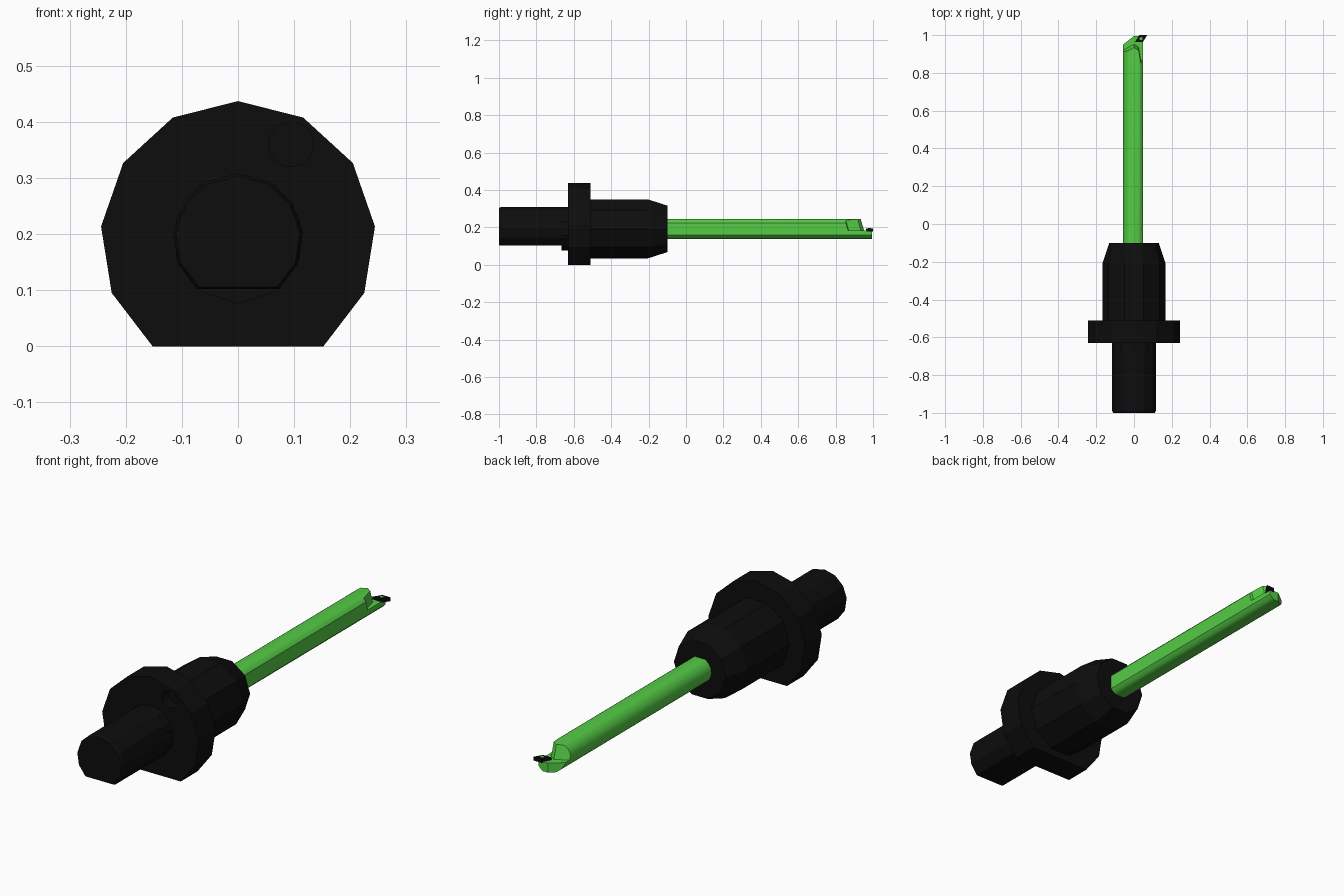
import bpy, bmesh, math
from mathutils import Vector

if "Cube" in bpy.data.objects:
    bpy.data.objects.remove(bpy.data.objects["Cube"])

ZC = 0.192  # height of the tool axis


def material(name, rgb):
    m = bpy.data.materials.new(name)
    m.diffuse_color = (*rgb, 1)
    m.use_nodes = True
    m.node_tree.nodes["Principled BSDF"].inputs["Base Color"].default_value = m.diffuse_color
    return m


BLACK = material("black", (0.004, 0.004, 0.004))
GREEN = material("green", (0.09, 0.6, 0.06))


def loft(bm, rings):
    """Skin equal-length rings of points and cap both ends."""
    vs = [[bm.verts.new(p) for p in r] for r in rings]
    n = len(vs[0])
    for a, b in zip(vs, vs[1:]):
        for i in range(n):
            j = (i + 1) % n
            bm.faces.new((a[i], a[j], b[j], b[i]))
    bm.faces.new(vs[0][::-1])
    bm.faces.new(vs[-1])
    bmesh.ops.recalc_face_normals(bm, faces=bm.faces)


def finish(bm, name, mat, smooth=None):
    bmesh.ops.recalc_face_normals(bm, faces=bm.faces)
    me = bpy.data.meshes.new(name)
    bm.to_mesh(me)
    bm.free()
    ob = bpy.data.objects.new(name, me)
    bpy.context.collection.objects.link(ob)
    if mat:
        me.materials.append(mat)
    if smooth:
        bpy.context.view_layer.objects.active = ob
        ob.select_set(True)
        bpy.ops.object.shade_smooth_by_angle(angle=math.radians(smooth))
        ob.select_set(False)
    return ob


def turned(name, section, stations, mat, smooth=None):
    """Extrude a unit section along y; stations are (y, radius)."""
    bm = bmesh.new()
    loft(bm, [[(x * r, y, ZC + z * r) for x, z in section] for y, r in stations])
    return finish(bm, name, mat, smooth)


def cut(ob, cutter):
    mod = ob.modifiers.new("cut", "BOOLEAN")
    mod.object = cutter
    mod.operation = "DIFFERENCE"
    cutter.hide_render = True
    cutter.hide_set(True)


def polygon(n, start):
    return [(math.cos(start + math.tau * i / n), math.sin(start + math.tau * i / n))
            for i in range(n)]


def d_section(half, n):
    """Circle arc closed by a flat at the bottom; half is the half arc in degrees."""
    angles = [math.radians(-half + 2 * half * i / n) for i in range(n + 1)]
    return [(math.sin(a), math.cos(a)) for a in angles]


# Shank with a flat underside, and the round neck behind the flange
turned("shank", d_section(141, 10), [(-1, 0.111), (-0.99, 0.116), (-0.6, 0.116)], BLACK)
turned("neck", polygon(10, math.pi / 2), [(-0.665, 0.1165), (-0.6, 0.1165)], BLACK)

# Flange with a flat foot and a blind pin hole
flange = turned("flange", d_section(141.6, 10), [(-0.63, 0.245), (-0.51, 0.245)], BLACK)
bm = bmesh.new()
loft(bm, [[(0.095 + 0.04 * x, y, 0.36 + 0.04 * z) for x, z in polygon(16, 0)]
          for y in (-0.7, -0.58)])
cut(flange, finish(bm, "pin_hole_cutter", None))

# Tapered holder body
turned("holder_body", polygon(10, 0),
       [(-0.53, 0.166), (-0.205, 0.166), (-0.1, 0.131)], BLACK)

# Boring bar: round with clipped top, bottom and right side
bm = bmesh.new()
section = polygon(32, 0)
loft(bm, [[(0.058 * x, y, ZC + 0.058 * z) for x, z in section] for y in (-0.14, 0.995)])


def clip(co, no):
    geom = bm.verts[:] + bm.edges[:] + bm.faces[:]
    res = bmesh.ops.bisect_plane(bm, geom=geom, plane_co=co, plane_no=no, clear_outer=True)
    edges = [e for e in res["geom_cut"] if isinstance(e, bmesh.types.BMEdge)]
    bmesh.ops.contextual_create(bm, geom=edges)


clip(Vector((0, 0, 0.244)), Vector((0, 0, 1)))
clip(Vector((0, 0, 0.139)), Vector((0, 0, -1)))
clip(Vector((0.048, 0, 0)), Vector((1, 0, 0)))
# slanted nose on the left
clip(Vector((-0.058, 0.95, 0)), Vector((-0.045, 0.058, 0)))
bar = finish(bm, "boring_bar", GREEN, 30)

# Chip pocket at the nose
plan = [(-0.1, 0.897), (0, 0.952), (0.025, 0.935), (0.036, 0.87), (0.1, 0.85),
        (0.1, 1.1), (-0.1, 1.1)]
bm = bmesh.new()
loft(bm, [[(x, y - s, z) for x, y in plan] for z, s in ((0.183, 0), (0.27, 0.025))])
cut(bar, finish(bm, "chip_pocket_cutter", None))

# Diamond cutting insert with its screw
bm = bmesh.new()
diamond = [(0.005, 0.963), (0.047, 0.963), (0.07, 1.0), (0.028, 1.0)]
loft(bm, [[(x, y, z) for x, y in diamond] for z in (0.178, 0.195)])
finish(bm, "cutting_insert", BLACK)
bm = bmesh.new()
loft(bm, [[(0.0375 + 0.008 * x, 0.9815 + 0.008 * y, z) for x, y in polygon(12, 0)]
          for z in (0.19, 0.197)])
finish(bm, "insert_screw", GREEN)
